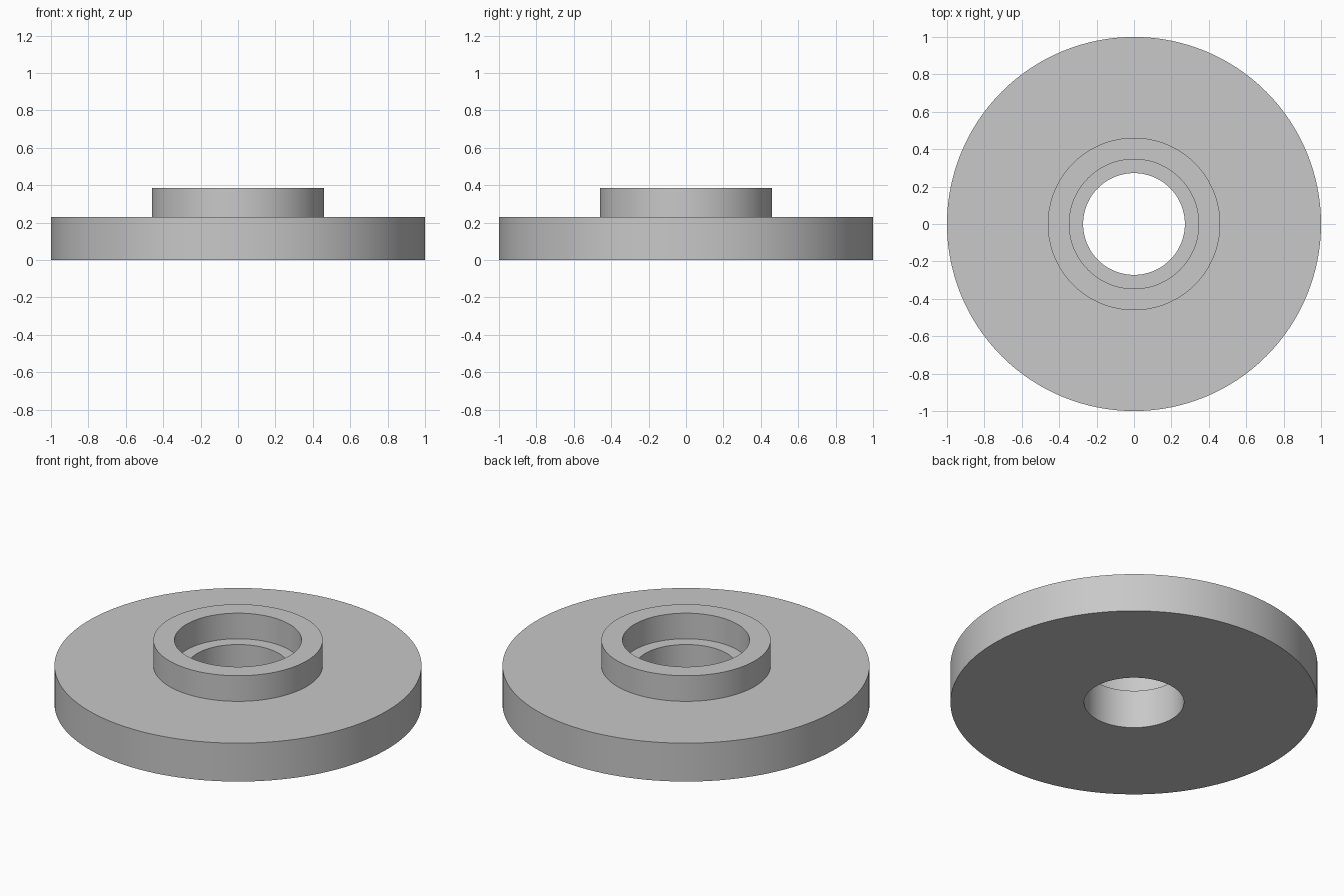
import bpy
import bmesh
import math

cube = bpy.data.objects.get("Cube")
if cube:
    bpy.data.objects.remove(cube, do_unlink=True)

SEGMENTS = 128
RIM, HUB, COUNTERBORE, BORE = 1.0, 0.461, 0.346, 0.272
PLATE_TOP, HUB_TOP = 0.231, 0.385

grey = bpy.data.materials.new("plain grey")
grey.use_nodes = True
colour = (0.58, 0.58, 0.58, 1)
grey.diffuse_color = colour
grey.node_tree.nodes["Principled BSDF"].inputs["Base Color"].default_value = colour


def lathe(name, profile):
    """Spin a closed (radius, height) profile around the z axis."""
    bm = bmesh.new()
    rings = []
    for radius, z in profile:
        ring = []
        for i in range(SEGMENTS):
            a = math.tau * i / SEGMENTS
            ring.append(bm.verts.new((radius * math.cos(a), radius * math.sin(a), z)))
        rings.append(ring)
    for k, low in enumerate(rings):
        high = rings[(k + 1) % len(rings)]
        for i in range(SEGMENTS):
            j = (i + 1) % SEGMENTS
            bm.faces.new((low[i], low[j], high[j], high[i]))
    bmesh.ops.recalc_face_normals(bm, faces=bm.faces[:])
    mesh = bpy.data.meshes.new(name)
    bm.to_mesh(mesh)
    bm.free()
    mesh.materials.append(grey)
    obj = bpy.data.objects.new(name, mesh)
    bpy.context.collection.objects.link(obj)
    bpy.ops.object.select_all(action="DESELECT")
    obj.select_set(True)
    bpy.context.view_layer.objects.active = obj
    bpy.ops.object.shade_smooth_by_angle(angle=math.radians(30))
    return obj


# Wide plate and raised hub in one piece, with a stepped bore through the middle
lathe("flanged_hub", [
    (BORE, 0), (RIM, 0), (RIM, PLATE_TOP), (HUB, PLATE_TOP),
    (HUB, HUB_TOP), (COUNTERBORE, HUB_TOP), (COUNTERBORE, PLATE_TOP), (BORE, PLATE_TOP),
])
